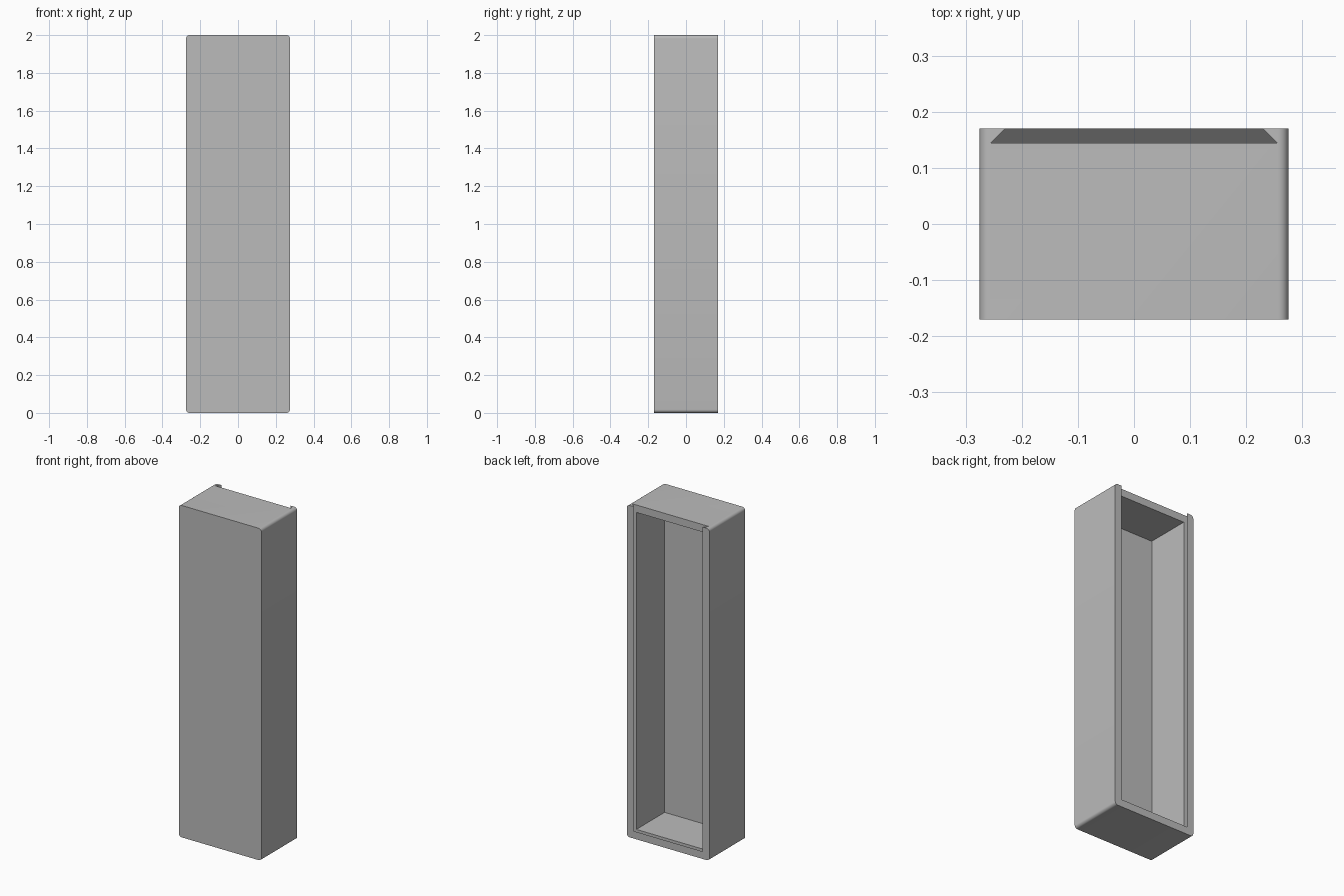
import bpy, bmesh, math

WIDTH, DEPTH, HEIGHT = 0.55, 0.34, 2.0
WALL = 0.045          # shell thickness
GROOVE = 0.026        # depth of the dovetail lid groove
RADIUS = 0.018        # rounding of the long edges
BACK = DEPTH / 2

default = bpy.data.objects.get("Cube")
if default:
    bpy.data.objects.remove(default, do_unlink=True)

grey = bpy.data.materials.new("plain grey")
grey.use_nodes = True
colour = (0.5, 0.5, 0.5, 1)
grey.diffuse_color = colour
grey.node_tree.nodes["Principled BSDF"].inputs["Base Color"].default_value = colour


def make_block(name, front, back):
    """Solid between two (half width, bottom, top, y) rectangles."""
    bm = bmesh.new()
    rings = []
    for half, low, high, y in (front, back):
        corners = ((-half, low), (half, low), (half, high), (-half, high))
        rings.append([bm.verts.new((x, y, z)) for x, z in corners])
    a, b = rings
    bm.faces.new(a)
    bm.faces.new(b[::-1])
    for i in range(4):
        j = (i + 1) % 4
        bm.faces.new((a[j], a[i], b[i], b[j]))
    bmesh.ops.recalc_face_normals(bm, faces=bm.faces)
    mesh = bpy.data.meshes.new(name)
    bm.to_mesh(mesh)
    bm.free()
    mesh.materials.append(grey)
    obj = bpy.data.objects.new(name, mesh)
    bpy.context.collection.objects.link(obj)
    return obj


# Outer shell, rounded along the front-to-back edges
half = WIDTH / 2
box = make_block("box_body", (half, 0, HEIGHT, -BACK), (half, 0, HEIGHT, BACK))
bm = bmesh.new()
bm.from_mesh(box.data)
long_edges = [e for e in bm.edges
              if abs(e.verts[0].co.y - e.verts[1].co.y) > DEPTH / 2]
bmesh.ops.bevel(bm, geom=long_edges, offset=RADIUS, segments=6,
                profile=0.5, affect='EDGES')
bm.to_mesh(box.data)
bm.free()

# Storage cavity, open at the back
inner = half - WALL
cavity = make_block("cavity_cutter",
                    (inner, WALL, HEIGHT - WALL, WALL - BACK),
                    (inner, WALL, HEIGHT - WALL, BACK + 0.1))

# Dovetail groove for a sliding lid, open at the top, undercut on three sides
extra = 0.01
groove = make_block("lid_groove_cutter",
                    (inner + GROOVE, WALL - GROOVE, HEIGHT + 0.1, BACK - GROOVE),
                    (inner - extra, WALL + extra, HEIGHT + 0.1, BACK + extra))

# Cut the shell
bpy.ops.object.select_all(action='DESELECT')
bpy.context.view_layer.objects.active = box
box.select_set(True)
for cutter in (cavity, groove):
    cutter.hide_render = True
    mod = box.modifiers.new(cutter.name, 'BOOLEAN')
    mod.operation = 'DIFFERENCE'
    mod.solver = 'EXACT'
    mod.object = cutter
    bpy.ops.object.modifier_apply(modifier=mod.name)
    bpy.data.objects.remove(cutter, do_unlink=True)

bpy.ops.object.shade_smooth_by_angle(angle=math.radians(30))
